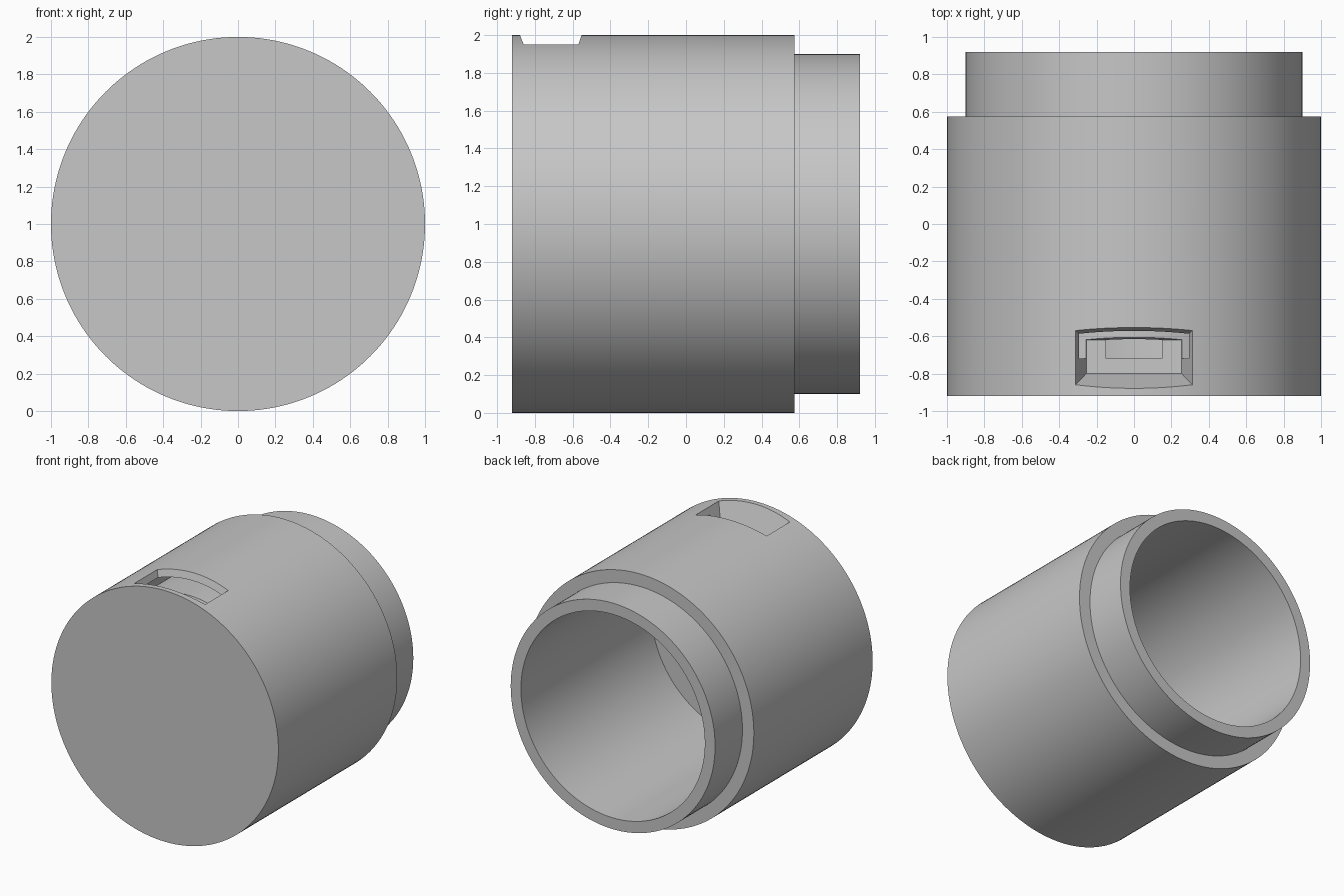
import bpy, bmesh, math
from mathutils import Vector

SEGMENTS = 160
old = bpy.data.objects.get("Cube")
if old:
    bpy.data.objects.remove(old, do_unlink=True)

grey = bpy.data.materials.new("plain_grey")
grey.use_nodes = True
colour = (0.57, 0.57, 0.57, 1)
grey.diffuse_color = colour
grey.node_tree.nodes["Principled BSDF"].inputs["Base Color"].default_value = colour


def make_object(name, bm):
    bmesh.ops.recalc_face_normals(bm, faces=bm.faces)
    mesh = bpy.data.meshes.new(name)
    bm.to_mesh(mesh)
    bm.free()
    mesh.materials.append(grey)
    obj = bpy.data.objects.new(name, mesh)
    bpy.context.collection.objects.link(obj)
    return obj


def lathe(name, profile, closed=False):
    """Turn (radius, y) points around the horizontal axis at z = 1."""
    bm = bmesh.new()
    verts = [bm.verts.new((r, y, 1)) for r, y in profile]
    edges = [bm.edges.new(pair) for pair in zip(verts, verts[1:])]
    if closed:
        edges.append(bm.edges.new((verts[-1], verts[0])))
    bmesh.ops.spin(bm, geom=verts + edges, cent=(0, 0, 1), axis=(0, 1, 0),
                   angle=math.tau, steps=SEGMENTS)
    bmesh.ops.remove_doubles(bm, verts=bm.verts, dist=0.0005)
    return make_object(name, bm)


def tapered_block(name, levels):
    """Block from two (z, half width, front y, back y) levels."""
    bm = bmesh.new()
    for z, w, front, back in levels:
        for x, y in ((-w, front), (w, front), (w, back), (-w, back)):
            bm.verts.new((x, y, z))
    bmesh.ops.convex_hull(bm, input=bm.verts)
    return make_object(name, bm)


def cut(target, cutter):
    mod = target.modifiers.new("cut", "BOOLEAN")
    mod.operation = "DIFFERENCE"
    mod.solver = "EXACT"
    mod.object = cutter
    cutter.hide_render = True
    bpy.context.view_layer.objects.active = target
    bpy.ops.object.modifier_apply(modifier=mod.name)
    bpy.data.objects.remove(cutter, do_unlink=True)


# Cup body: closed front, stepped neck and open bore at the back
body = lathe("cup_body", [(0, -0.92), (1, -0.92), (1, 0.575), (0.9, 0.575),
                          (0.9, 0.92), (0.81, 0.92), (0.81, -0.72), (0, -0.72)])

# Hollow gap inside the wall, then the tapered pocket that opens into it
cut(body, lathe("wall_gap", [(0.84, -0.72), (0.945, -0.72),
                             (0.945, 0.4), (0.84, 0.4)], closed=True))
cut(body, tapered_block("pocket_cutter", [(1.796, 0.255, -0.8, -0.62),
                                          (2.05, 0.35, -0.898, -0.537)]))

# Smooth round walls with sharp rims
bpy.ops.object.select_all(action="DESELECT")
body.select_set(True)
bpy.context.view_layer.objects.active = body
bpy.ops.object.shade_smooth_by_angle(angle=math.radians(30))
